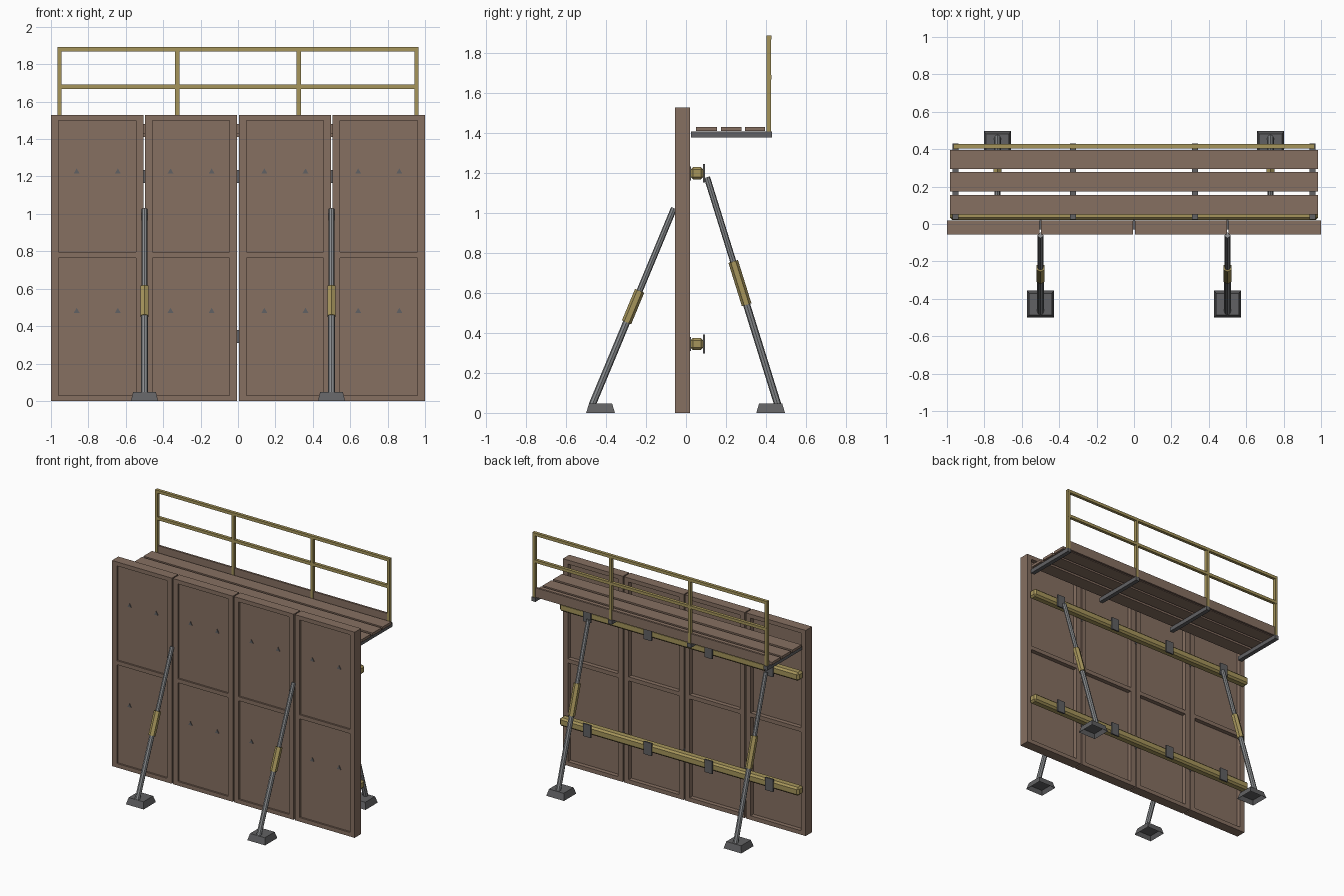
import bpy, bmesh
from mathutils import Vector

cube = bpy.data.objects.get("Cube")
if cube:
    bpy.data.objects.remove(cube, do_unlink=True)


def material(name, r, g, b):
    m = bpy.data.materials.new(name)
    m.use_nodes = True
    m.diffuse_color = (r, g, b, 1)
    m.node_tree.nodes["Principled BSDF"].inputs["Base Color"].default_value = (r, g, b, 1)
    return m


BROWN = material("brown_timber", 0.24, 0.16, 0.12)
YELLOW = material("yellow_paint", 0.38, 0.30, 0.105)
STEEL = material("steel_grey", 0.25, 0.26, 0.27)
DARK = material("dark_steel", 0.12, 0.12, 0.125)


def finish(name, bm, mat):
    bmesh.ops.recalc_face_normals(bm, faces=bm.faces)
    me = bpy.data.meshes.new(name)
    bm.to_mesh(me)
    bm.free()
    me.materials.append(mat)
    ob = bpy.data.objects.new(name, me)
    bpy.context.collection.objects.link(ob)
    return ob


def add_box(bm, x, y, z):
    """Add a box from three (low, high) ranges."""
    verts = bmesh.ops.create_cube(bm, size=1)["verts"]
    for v in verts:
        v.co = [r[0] + (c + 0.5) * (r[1] - r[0]) for c, r in zip(v.co, (x, y, z))]


def box(name, x, y, z, mat):
    bm = bmesh.new()
    add_box(bm, x, y, z)
    return finish(name, bm, mat)


def tube(name, a, b, radius, mat, sides=8):
    a, b = Vector(a), Vector(b)
    bm = bmesh.new()
    bmesh.ops.create_cone(bm, cap_ends=True, segments=sides, radius1=radius,
                          radius2=radius, depth=(b - a).length)
    ob = finish(name, bm, mat)
    ob.location = (a + b) / 2
    ob.rotation_euler = (b - a).to_track_quat('Z', 'Y').to_euler()
    return ob


# Wall panels: framed on both sides with a thin recessed sheet
HEIGHT = 1.53
WALL = (-0.055, 0.02)
STILE = 0.04
for i in range(4):
    cx = -0.7525 + i * 0.5017
    l, r = cx - 0.2465, cx + 0.2465
    bm = bmesh.new()
    for x in ((l, l + STILE), (r - STILE, r)):
        add_box(bm, x, WALL, (0, HEIGHT))
    for z in ((0, 0.03), (0.765, 0.795), (HEIGHT - 0.03, HEIGHT)):
        add_box(bm, (l + STILE, r - STILE), WALL, z)
    finish("panel_frame", bm, BROWN)
    box("panel_sheet", (l + STILE, r - STILE), (-0.042, -0.012), (0.03, HEIGHT - 0.03), BROWN)
    for dx in (-0.11, 0.11):
        for z in (0.48, 1.225):
            tube("tie_cap", (cx + dx, -0.041, z), (cx + dx, -0.047, z), 0.018, DARK, 3)

# Small clamps closing the panel joints
for x in (-0.5, 0, 0.5):
    for z in (0.345, 1.2):
        box("joint_clamp", (x - 0.006, x + 0.006), (-0.03, 0.025), (z - 0.035, z + 0.035), DARK)

# Horizontal walers with clamp plates
for z in (0.345, 1.2):
    waler = box("waler", (-0.985, 0.985), (0.022, 0.087), (z - 0.031, z + 0.031), YELLOW)
    bevel = waler.modifiers.new("bevel", 'BEVEL')
    bevel.width = 0.013
    bevel.segments = 1
    for x in (-0.75, -0.25, 0.25, 0.75):
        box("waler_plate", (x - 0.032, x + 0.032), (0.085, 0.096), (z - 0.047, z + 0.047), DARK)


def foot(x, y):
    """Tapered foot block, hollow underneath."""
    bm = bmesh.new()
    add_box(bm, (x - 0.073, x + 0.073), (y - 0.072, y + 0.072), (0, 0.048))
    for v in bm.verts:
        if v.co.z > 0.02:
            v.co.x = x + (v.co.x - x) * 0.83
            v.co.y = y + (v.co.y - y) * 0.8
    bm.normal_update()
    bottom = [f for f in bm.faces if f.normal.z < -0.9]
    bmesh.ops.inset_region(bm, faces=bottom, thickness=0.022)
    for v in bottom[0].verts:
        v.co.z = 0.03
    finish("brace_foot", bm, DARK)


def brace(x, foot_y, low, high, t0, t1):
    """Adjustable prop: lower tube, yellow sleeve, slimmer upper tube, foot."""
    a, b = Vector((x, *low)), Vector((x, *high))
    p, q = a.lerp(b, t0), a.lerp(b, t1)
    tube("brace_lower", a, p, 0.018, STEEL)
    tube("brace_sleeve", p, q, 0.025, YELLOW, 6)
    tube("brace_upper", q, b, 0.0155, STEEL)
    foot(x, foot_y)


for s in (-1, 1):
    brace(s * 0.5, -0.428, (-0.47, 0.04), (-0.06, 1.025), 0.42, 0.58)
    brace(s * 0.73, 0.424, (0.46, 0.04), (0.105, 1.18), 0.44, 0.63)

# Walkway brackets and guard rail posts
for x in (-0.955, -0.325, 0.325, 0.955):
    box("walkway_bracket", (x - 0.016, x + 0.016), (0.025, 0.43), (1.38, 1.41), DARK)
    box("rail_post", (x - 0.011, x + 0.011), (0.402, 0.426), (1.41, 1.89), YELLOW)

# Walkway planks and toe board
for y in ((0.05, 0.155), (0.175, 0.278), (0.295, 0.395)):
    box("plank", (-0.985, 0.985), y, (1.412, 1.432), BROWN)
box("toe_board", (-0.95, 0.95), (0.405, 0.42), (1.41, 1.48), BROWN)

# Guard rails
for z in (1.68, 1.88):
    box("guard_rail", (-0.965, 0.965), (0.404, 0.427), (z - 0.011, z + 0.011), YELLOW)
